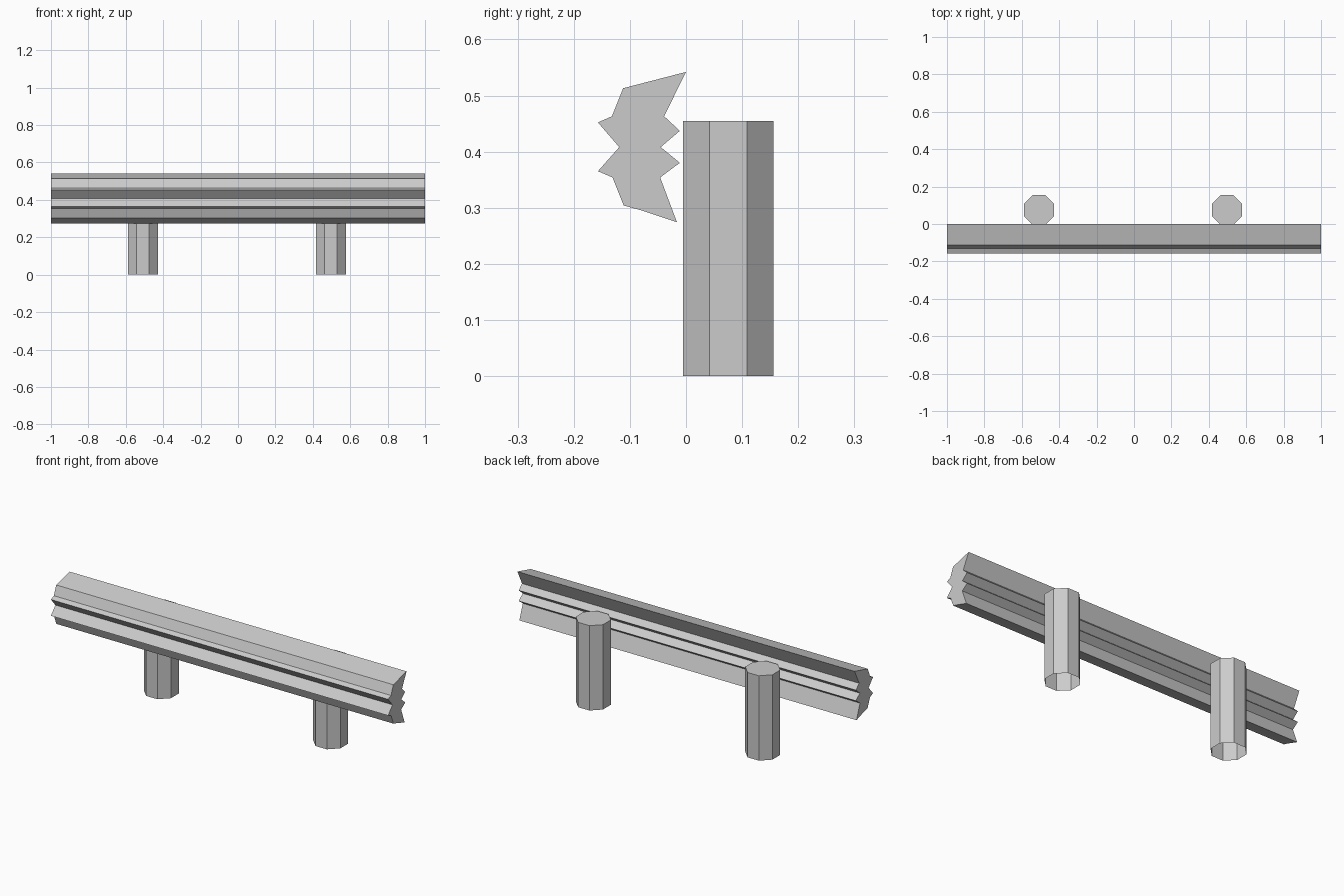
import bpy, bmesh, math
from mathutils import Matrix

if "Cube" in bpy.data.objects:
    bpy.data.objects.remove(bpy.data.objects["Cube"])


def add_object(name, bm):
    mesh = bpy.data.meshes.new(name)
    bm.to_mesh(mesh)
    bm.free()
    obj = bpy.data.objects.new(name, mesh)
    bpy.context.collection.objects.link(obj)
    return obj


# Rail: corrugated (y, z) cross-section extruded along x
profile = [(0, .542), (-.039, .463), (-.011, .437), (-.045, .408), (-.011, .38),
           (-.046, .354), (-.016, .274), (-.082, .296), (-.111, .304), (-.131, .354),
           (-.157, .365), (-.119, .408), (-.157, .452), (-.132, .463), (-.112, .513)]
bm = bmesh.new()
end = bm.faces.new([bm.verts.new((-1, y, z)) for y, z in profile])
ext = bmesh.ops.extrude_face_region(bm, geom=[end], use_keep_orig=True)
bmesh.ops.translate(bm, vec=(2, 0, 0),
                    verts=[v for v in ext["geom"] if isinstance(v, bmesh.types.BMVert)])
bmesh.ops.recalc_face_normals(bm, faces=bm.faces)
add_object("guard_rail", bm)

# Posts: octagonal, capped on top and open at the ground
HEIGHT, APOTHEM = .455, .0805
for name, x in (("left_post", -.508), ("right_post", .497)):
    bm = bmesh.new()
    r = APOTHEM / math.cos(math.pi / 8)
    bmesh.ops.create_cone(bm, cap_ends=True, segments=8, radius1=r, radius2=r, depth=HEIGHT,
                          matrix=Matrix.Rotation(math.pi / 8, 4, 'Z'))
    bm.normal_update()
    # Keep flat sides facing the axes
    if not any(f.normal.x > .99 for f in bm.faces):
        bmesh.ops.rotate(bm, verts=bm.verts, matrix=Matrix.Rotation(math.pi / 8, 3, 'Z'))
    bmesh.ops.delete(bm, geom=[f for f in bm.faces if f.normal.z < -.9], context='FACES_ONLY')
    post = add_object(name, bm)
    post.location = (x, .0755, HEIGHT / 2)
